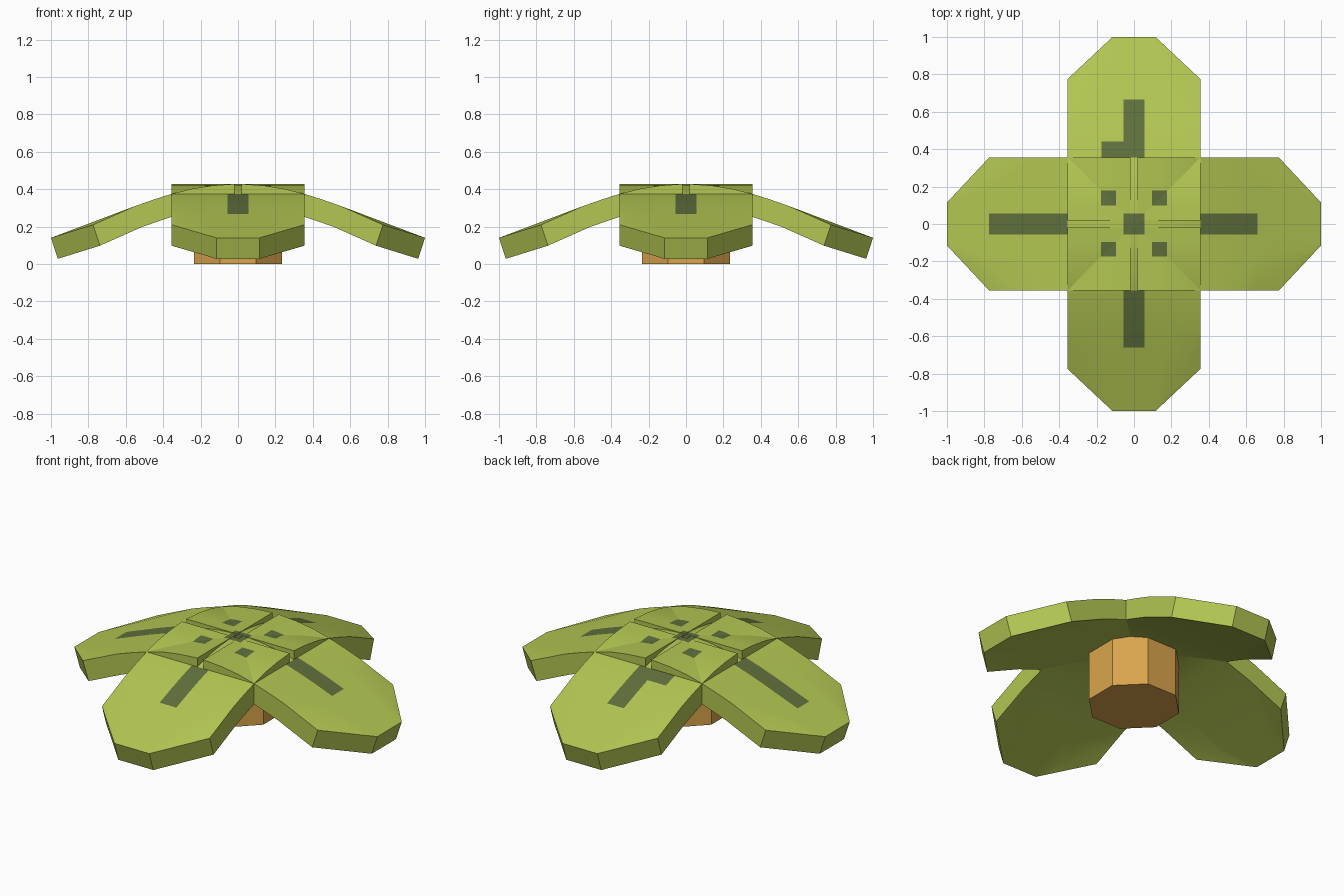
import bpy, bmesh, math
from mathutils import Vector, Matrix

if "Cube" in bpy.data.objects:
    bpy.data.objects.remove(bpy.data.objects["Cube"])


def material(name, rgb):
    m = bpy.data.materials.new(name)
    m.diffuse_color = (*rgb, 1)
    m.use_nodes = True
    m.node_tree.nodes["Principled BSDF"].inputs["Base Color"].default_value = m.diffuse_color
    return m


LEAF = material("leaf_green", (0.445, 0.565, 0.084))
DARK = material("dark_green", (0.115, 0.16, 0.045))
WOOD = material("wood_tan", (0.70, 0.376, 0.074))

HALF = 0.355  # half width of a lobe
ARC = [(0.02, 0.428), (0.14, 0.419), (0.25, 0.402), (0.355, 0.375), (0.45, 0.345), (0.55, 0.31)]
CORNER, TIP, TIP_HALF = (0.775, 0.21), (1.0, 0.14), 0.115

# Painted patches as x0, x1, y0, y1
PATCHES = [
    (0.355, 0.66, -0.055, 0.055), (-0.775, -0.355, -0.055, 0.055),
    (-0.055, 0.055, -0.66, -0.355), (-0.055, 0.055, 0.355, 0.665),
    (-0.175, -0.055, 0.355, 0.44), (-0.055, 0.055, -0.055, 0.055),
]
PATCHES += [(x - 0.04, x + 0.04, y - 0.04, y + 0.04) for x in (-0.137, 0.137) for y in (-0.135, 0.14)]


def finish(name, bm, mats):
    bmesh.ops.recalc_face_normals(bm, faces=bm.faces)
    me = bpy.data.meshes.new(name)
    bm.to_mesh(me)
    bm.free()
    for m in mats:
        me.materials.append(m)
    ob = bpy.data.objects.new(name, me)
    bpy.context.collection.objects.link(ob)
    return ob


def lobe(name, angle):
    """Drooping slab with a chamfered tip, pointing along +x before turning."""
    bm = bmesh.new()

    def layer(under):
        def v(r, y, z):
            shift = Vector((-0.037 * min(1, r / 0.4), 0, -0.112)) if under else Vector()
            if r < 0.05:
                shift.x = 0
            return bm.verts.new(Vector((r, y, z)) + shift)
        rows = [[v(r, s * HALF, z) for s in (-1, 1)] for r, z in ARC]
        corner = [v(CORNER[0], s * HALF, CORNER[1]) for s in (-1, 1)]
        tip = [v(TIP[0], s * TIP_HALF, TIP[1]) for s in (-1, 1)]
        for a, b in zip(rows, rows[1:]):
            bm.faces.new((a[0], b[0], b[1], a[1]))
        last = rows[-1]
        bm.faces.new((last[0], tip[0], tip[1], last[1]))
        for i in (0, 1):
            bm.faces.new((last[i], corner[i], tip[i]))
        return [r[0] for r in rows] + [corner[0], tip[0], tip[1], corner[1]] + [r[1] for r in reversed(rows)]

    top, bottom = layer(False), layer(True)
    # Rim joining the top and the underside
    n = len(top)
    for i in range(n):
        j = (i + 1) % n
        bm.faces.new((top[i], top[j], bottom[j], bottom[i]))
    bmesh.ops.transform(bm, matrix=Matrix.Rotation(angle, 4, 'Z'), verts=bm.verts)
    bmesh.ops.recalc_face_normals(bm, faces=bm.faces)

    # Cut the patch outlines into the top and colour the faces inside
    for axis in (0, 1):
        for c in sorted({p[2 * axis + k] for p in PATCHES for k in (0, 1)}):
            co, no = Vector(), Vector()
            co[axis], no[axis] = c, 1
            bmesh.ops.bisect_plane(bm, geom=bm.verts[:] + bm.edges[:] + bm.faces[:],
                                   dist=1e-5, plane_co=co, plane_no=no)
    for f in bm.faces:
        c = f.calc_center_median()
        inside = any(x0 < c.x < x1 and y0 < c.y < y1 for x0, x1, y0, y1 in PATCHES)
        f.material_index = int(inside and f.normal.z > 0.5)
    ob = finish(name, bm, (LEAF, DARK))
    bpy.ops.object.select_all(action='DESELECT')
    ob.select_set(True)
    bpy.context.view_layer.objects.active = ob
    bpy.ops.object.shade_smooth_by_angle(angle=math.radians(30))


for i, side in enumerate(("right", "back", "left", "front")):
    lobe(side + "_lobe", i * math.pi / 2)

# Plug closing the crossing of the grooves
bm = bmesh.new()
bmesh.ops.create_cube(bm, size=1, matrix=Matrix.Translation((0, 0, 0.375)) @ Matrix.Diagonal((0.042, 0.042, 0.09, 1)))
finish("centre_plug", bm, (DARK,))

# Octagonal stem with flat sides facing the axes
bm = bmesh.new()
R = 0.235 / math.cos(math.pi / 8)
bmesh.ops.create_cone(bm, cap_ends=True, segments=8, radius1=R, radius2=R, depth=0.33,
                      matrix=Matrix.Translation((0, 0, 0.165)) @ Matrix.Rotation(math.pi / 8, 4, 'Z'))
finish("stem", bm, (WOOD,))
